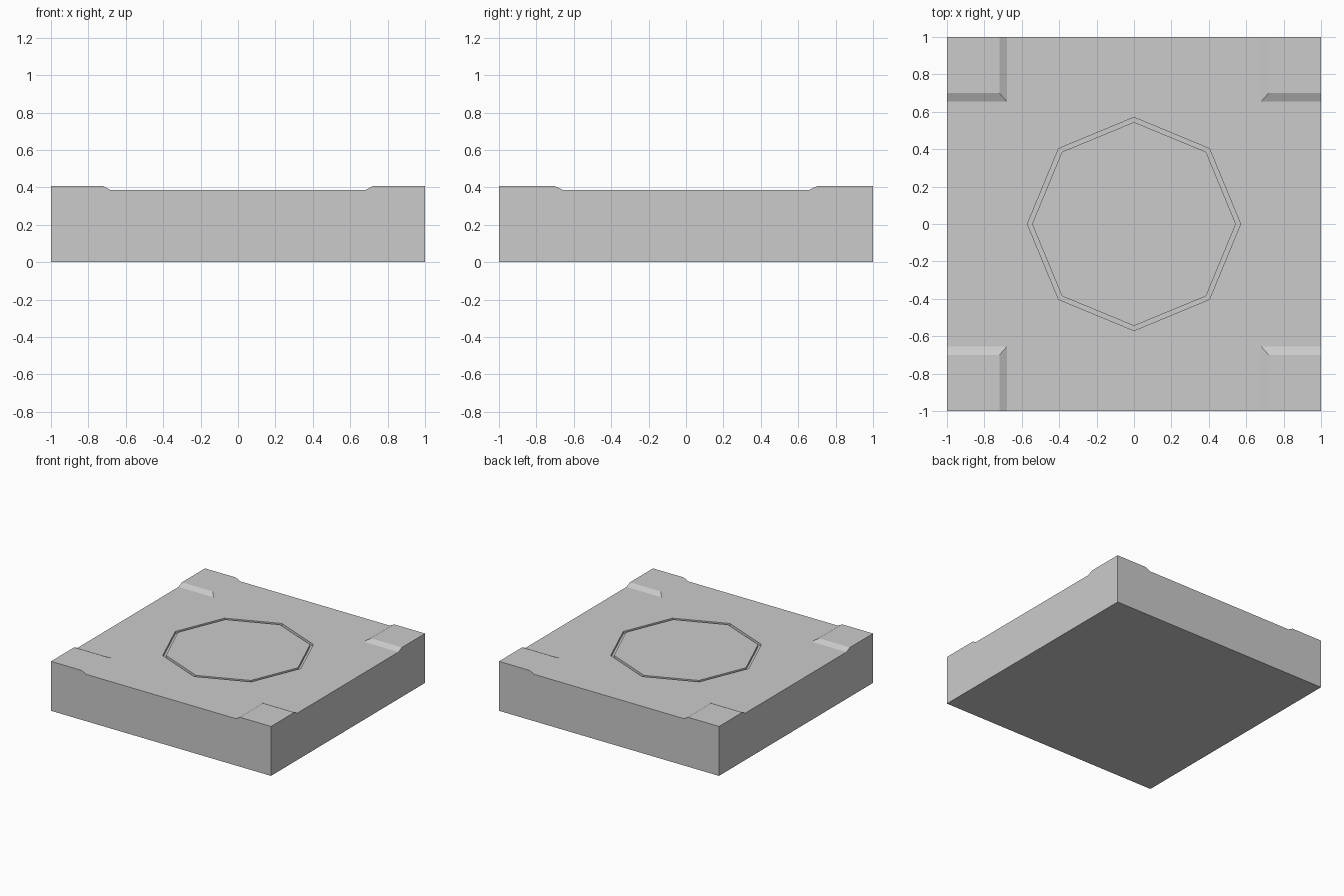
import bpy, bmesh, math

if "Cube" in bpy.data.objects:
    bpy.data.objects.remove(bpy.data.objects["Cube"])

TOP, PAD_TOP = 0.385, 0.406


def make_object(name, bm):
    bmesh.ops.recalc_face_normals(bm, faces=bm.faces)
    mesh = bpy.data.meshes.new(name)
    bm.to_mesh(mesh)
    bm.free()
    obj = bpy.data.objects.new(name, mesh)
    bpy.context.collection.objects.link(obj)
    return obj


def ring(bm, radius, z, square=False):
    """Eight points on an octagon, or on a square's corners and mid-sides."""
    verts = []
    for i in range(8):
        a = i * math.pi / 4
        c, s = math.cos(a), math.sin(a)
        k = radius / max(abs(c), abs(s)) if square else radius
        verts.append(bm.verts.new((c * k, s * k, z)))
    return verts


# Square slab with a narrow octagonal groove in its top
bm = bmesh.new()
rings = [
    ring(bm, 1.0, 0.0, True),
    ring(bm, 1.0, TOP, True),
    ring(bm, 0.57, TOP),
    ring(bm, 0.57, TOP - 0.02),
    ring(bm, 0.545, TOP - 0.02),
    ring(bm, 0.545, TOP),
]
for a, b in zip(rings, rings[1:]):
    for i in range(8):
        j = (i + 1) % 8
        bm.faces.new((a[i], a[j], b[j], b[i]))
bm.faces.new(rings[0])
bm.faces.new(rings[-1])
make_object("slab", bm)

# Raised corner pads, sloped on their two inward sides
bm = bmesh.new()
low = [bm.verts.new(p + (TOP,)) for p in ((0.68, 0.655), (1, 0.655), (1, 1), (0.68, 1))]
high = [bm.verts.new(p + (PAD_TOP,)) for p in ((0.72, 0.70), (1, 0.70), (1, 1), (0.72, 1))]
for i in range(4):
    j = (i + 1) % 4
    bm.faces.new((low[i], low[j], high[j], high[i]))
bm.faces.new(high)
pads = make_object("corner_pads", bm)
mirror = pads.modifiers.new("four_corners", 'MIRROR')
mirror.use_axis = (True, True, False)
mirror.use_mirror_merge = False
